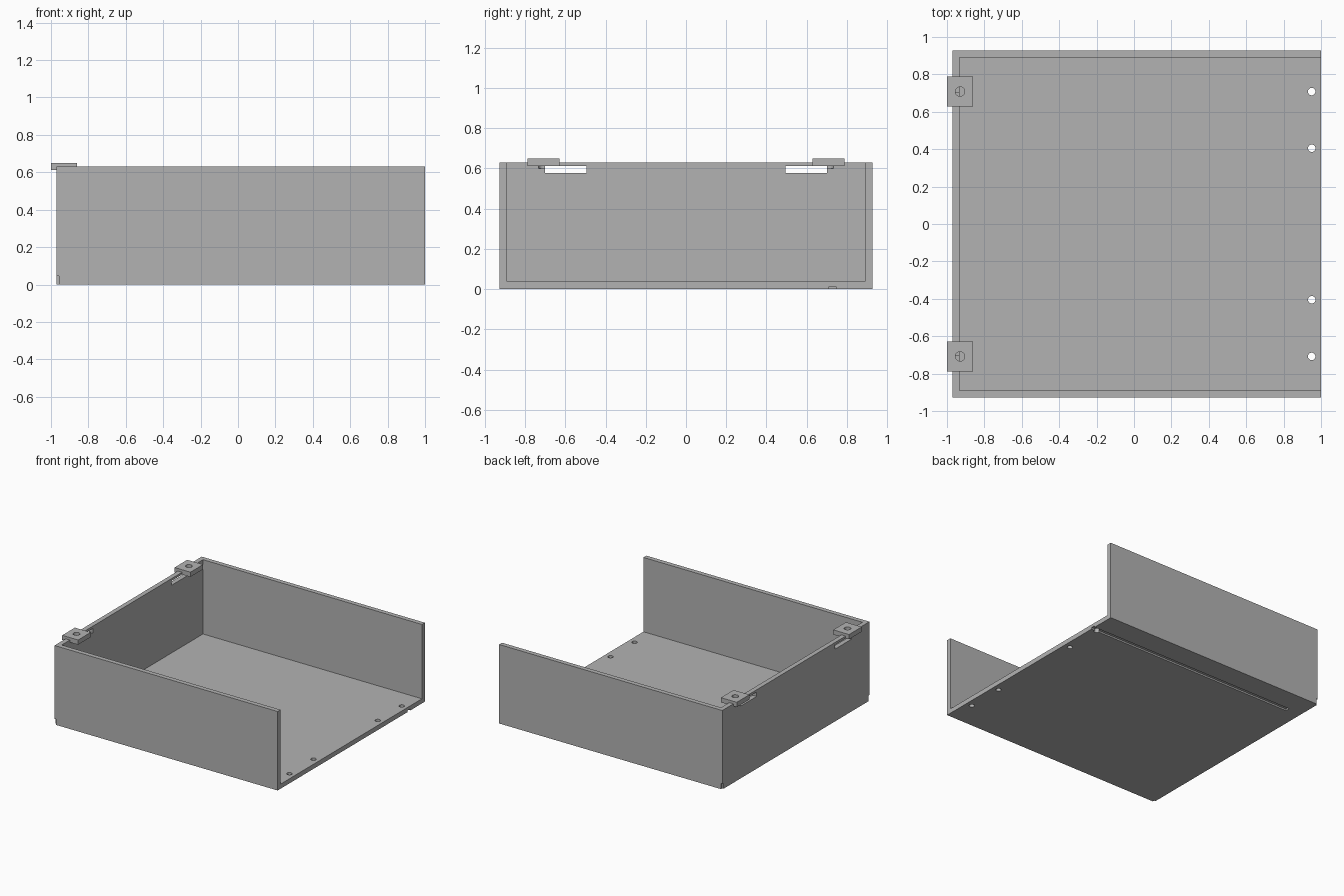
import bpy
import bmesh
from mathutils import Matrix, Vector

if "Cube" in bpy.data.objects:
    bpy.data.objects.remove(bpy.data.objects["Cube"], do_unlink=True)

GREY = (0.45, 0.45, 0.45, 1)
grey = bpy.data.materials.new("plain grey")
grey.use_nodes = True
grey.diffuse_color = GREY
grey.node_tree.nodes["Principled BSDF"].inputs["Base Color"].default_value = GREY


def add_object(name, bm):
    mesh = bpy.data.meshes.new(name)
    bm.to_mesh(mesh)
    bm.free()
    mesh.materials.append(grey)
    obj = bpy.data.objects.new(name, mesh)
    bpy.context.collection.objects.link(obj)
    return obj


def block(name, x, y, z):
    """Box from three (low, high) ranges."""
    low, high = (Vector(c) for c in zip(x, y, z))
    bm = bmesh.new()
    bmesh.ops.create_cube(bm, size=1, matrix=Matrix.Translation((low + high) / 2)
                          @ Matrix.Diagonal((*(high - low), 1)))
    return add_object(name, bm)


def rod(name, x, y, z, radius):
    """Upright cylinder spanning a (low, high) height range."""
    bm = bmesh.new()
    bmesh.ops.create_cone(bm, cap_ends=True, segments=32, radius1=radius, radius2=radius,
                          depth=z[1] - z[0], matrix=Matrix.Translation((x, y, sum(z) / 2)))
    return add_object(name, bm)


def carve(obj, cutters):
    """Subtract the cutters, bake the result and discard them."""
    for cutter in cutters:
        cutter.hide_render = True
        mod = obj.modifiers.new("cut", 'BOOLEAN')
        mod.operation = 'DIFFERENCE'
        mod.solver = 'EXACT'
        mod.object = cutter
    bpy.context.view_layer.update()
    graph = bpy.context.evaluated_depsgraph_get()
    baked = bpy.data.meshes.new_from_object(obj.evaluated_get(graph))
    obj.modifiers.clear()
    obj.data = baked
    for cutter in cutters:
        bpy.data.objects.remove(cutter, do_unlink=True)


LEFT, HALF, TOP, WALL = -0.97, 0.928, 0.63, 0.037
BOLT_X, BOLT_Y, LEDGE = -0.93, 0.708, 0.612


def span(side, a, b):
    return tuple(sorted((side * a, side * b)))


# Tray open at the top and at one end
tray = block("tray", (LEFT, 1), (-HALF, HALF), (0, TOP))
cuts = [block("cavity", (LEFT + WALL, 1.2), (WALL - HALF, HALF - WALL), (WALL, 1))]

# Groove in the underside
cuts.append(block("groove", (-0.85, 1.2), (0.71, 0.745), (-0.1, 0.013)))

for side in (-1, 1):
    # Slot through the end wall, bolt hole above it and bottom corner nick
    cuts.append(block("slot", (-1.1, -0.9), span(side, 0.495, 0.70), (0.577, LEDGE)))
    cuts.append(rod("bolt_hole", BOLT_X, side * BOLT_Y, (0.60, 0.8), 0.025))
    cuts.append(block("nick", (-1.1, LEFT + 0.012), span(side, HALF - 0.015, 1), (-0.1, 0.045)))
    # Fixing holes along the open edge of the floor
    for y in (0.405, 0.708):
        cuts.append(rod("floor_hole", 0.95, side * y, (-0.1, 0.1), 0.02))
carve(tray, cuts)

# Drilled tabs sitting over the end wall
for side, label in ((-1, "front"), (1, "back")):
    tab = block(label + "_tab", (-1, -0.86), span(side, 0.628, 0.788), (LEDGE, 0.65))
    carve(tab, [rod("tab_hole", BOLT_X, side * BOLT_Y, (0.5, 0.8), 0.025)])
